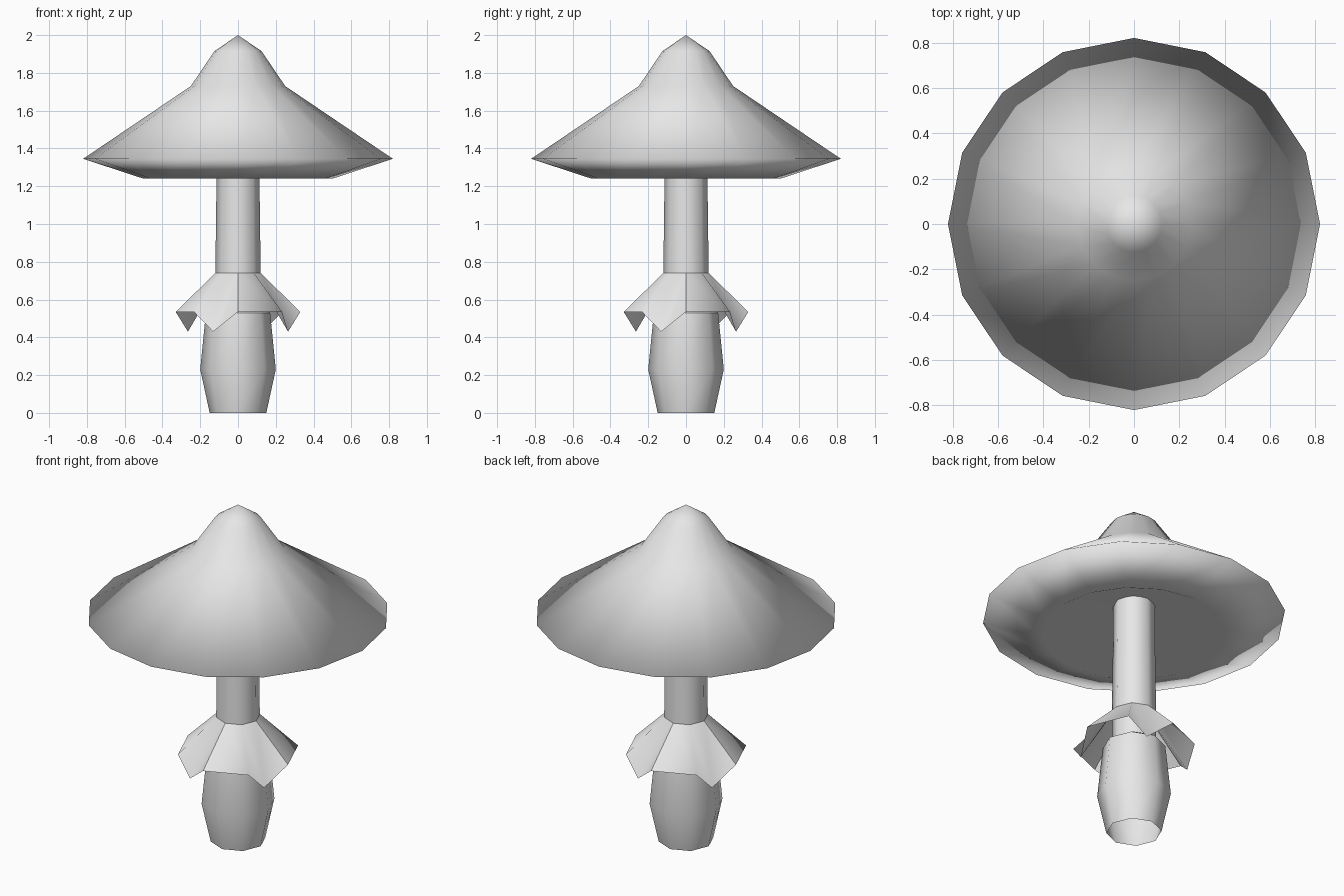
import bpy, bmesh, math

cube = bpy.data.objects.get("Cube")
if cube:
    bpy.data.objects.remove(cube, do_unlink=True)

grey = bpy.data.materials.new("pale_grey")
grey.use_nodes = True
grey.diffuse_color = (0.8, 0.8, 0.8, 1)
grey.node_tree.nodes["Principled BSDF"].inputs["Base Color"].default_value = (0.8, 0.8, 0.8, 1)


def polar(r, degrees, z):
    a = math.radians(degrees)
    return (r * math.cos(a), r * math.sin(a), z)


def finish(bm, name, smooth_angle=None):
    """Turn a bmesh into a smooth shaded object."""
    mesh = bpy.data.meshes.new(name)
    bm.to_mesh(mesh)
    bm.free()
    mesh.materials.append(grey)
    obj = bpy.data.objects.new(name, mesh)
    bpy.context.collection.objects.link(obj)
    mesh.shade_smooth()
    if smooth_angle:
        bpy.ops.object.select_all(action='DESELECT')
        obj.select_set(True)
        bpy.context.view_layer.objects.active = obj
        bpy.ops.object.shade_smooth_by_angle(angle=math.radians(smooth_angle))
    return obj


def lathe(name, profile, sides, smooth_angle=None):
    """Revolve (radius, height) points; radius 0 becomes a single pole."""
    bm = bmesh.new()
    rings = []
    for r, z in profile:
        count = sides if r else 1
        rings.append([bm.verts.new(polar(r, 360 * i / sides, z)) for i in range(count)])
    for low, high in zip(rings, rings[1:]):
        for i in range(sides):
            j = (i + 1) % sides
            corners = [low[i % len(low)], low[j % len(low)],
                       high[j % len(high)], high[i % len(high)]]
            bm.faces.new(list(dict.fromkeys(corners)))
    return finish(bm, name, smooth_angle)


# Cap: hollow gill side, rim, then the peaked top
lathe("cap", [(0, 1.46), (0.5, 1.24), (0.82, 1.345), (0.25, 1.73), (0.125, 1.915), (0, 2)], 16)

# Stem: open foot, swollen base with a ledge, slim shaft
lathe("stem", [(0.15, 0), (0.2, 0.23), (0.17, 0.53), (0.12, 0.56),
               (0.12, 0.74), (0.115, 1.13), (0.113, 1.44)], 8, 50)

# Skirt: four flaps, each a straight panel beside a pointed panel
bm = bmesh.new()
for start in range(0, 360, 90):
    top = [bm.verts.new(polar(0.12, start + a, 0.74)) for a in (0, 45, 90)]
    hem = [bm.verts.new(polar(0.33, start + a, 0.535)) for a in (0, 45, 90)]
    tip = bm.verts.new(polar(0.296, start + 63.5, 0.43))
    bm.faces.new((top[0], hem[0], hem[1], top[1]))
    bm.faces.new((top[1], hem[1], tip))
    bm.faces.new((top[1], tip, top[2]))
    bm.faces.new((top[2], tip, hem[2]))
finish(bm, "skirt")
